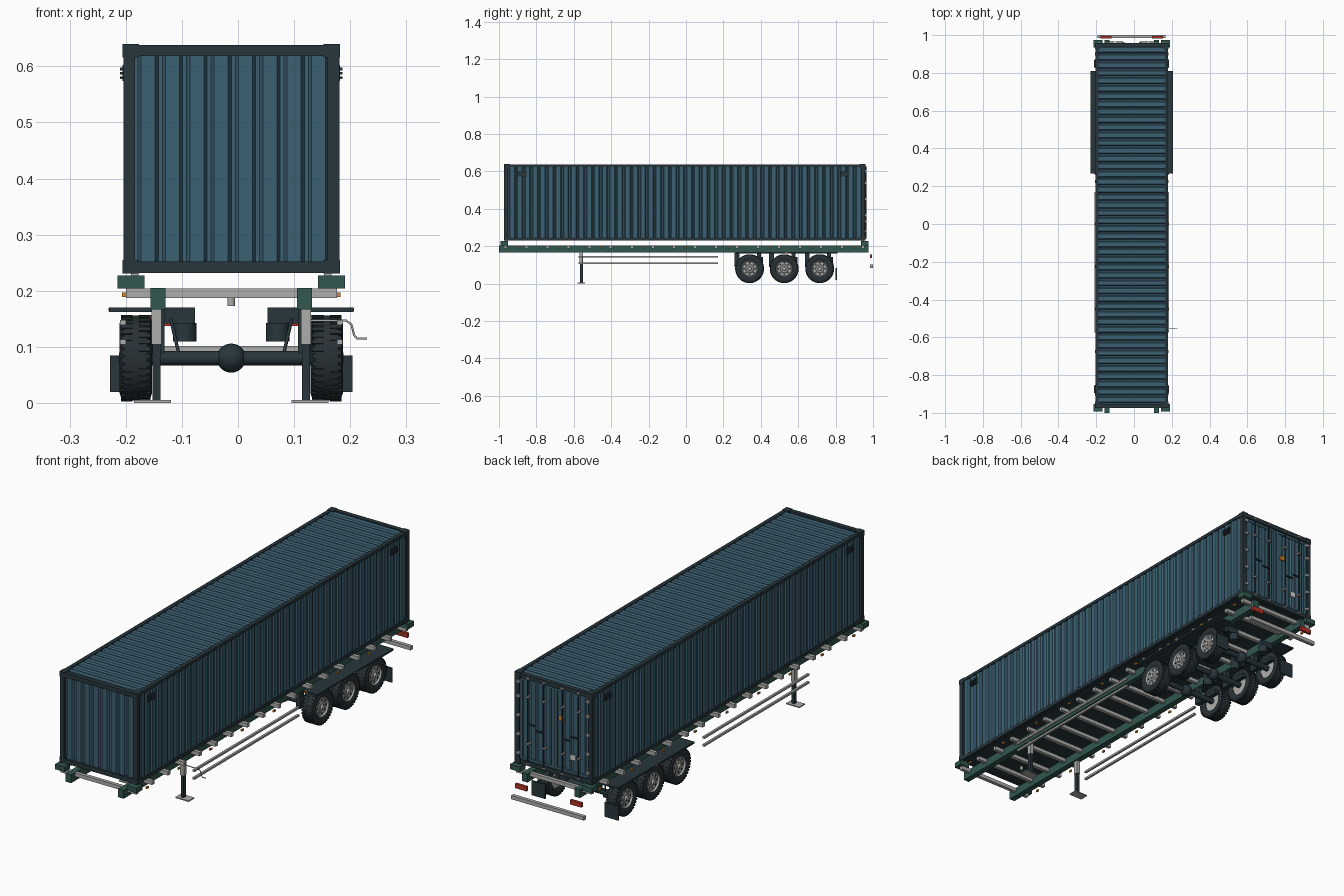
import bpy, bmesh, math
from mathutils import Vector, Matrix

if "Cube" in bpy.data.objects:
    bpy.data.objects.remove(bpy.data.objects["Cube"])

CX = -0.012  # centre line of the trailer (the crank sticks out on one side)


def mat(name, r, g, b):
    m = bpy.data.materials.new(name)
    m.diffuse_color = (r, g, b, 1)
    m.use_nodes = True
    m.node_tree.nodes["Principled BSDF"].inputs["Base Color"].default_value = m.diffuse_color
    return m


BLUE = mat("container blue", 0.045, 0.115, 0.165)
DARK = mat("dark frame", 0.021, 0.037, 0.045)
RUBBER = mat("rubber", 0.021, 0.030, 0.035)
GREEN = mat("chassis green", 0.032, 0.095, 0.080)
GREY = mat("light steel", 0.42, 0.42, 0.41)
RED = mat("lamp red", 0.45, 0.035, 0.02)
AMBER = mat("amber", 0.65, 0.24, 0.02)
WHITE = mat("plate white", 0.65, 0.65, 0.65)


def finish(name, bm, material, smooth=False):
    me = bpy.data.meshes.new(name)
    bm.to_mesh(me)
    bm.free()
    me.materials.append(material)
    ob = bpy.data.objects.new(name, me)
    bpy.context.collection.objects.link(ob)
    if smooth:
        bpy.ops.object.select_all(action='DESELECT')
        ob.select_set(True)
        bpy.context.view_layer.objects.active = ob
        bpy.ops.object.shade_smooth_by_angle(angle=math.radians(35))
    return ob


def add_box(bm, x0, x1, y0, y1, z0, z1, rot=None):
    m = Matrix.Translation(((x0 + x1) / 2, (y0 + y1) / 2, (z0 + z1) / 2))
    m = m @ Matrix.Diagonal((x1 - x0, y1 - y0, z1 - z0, 1))
    bmesh.ops.create_cube(bm, size=1, matrix=rot @ m if rot else m)


def boxes(name, material, specs, mirror=False):
    """Boxes with x measured from the trailer centre line."""
    bm = bmesh.new()
    for x0, x1, y0, y1, z0, z1 in specs:
        add_box(bm, CX + x0, CX + x1, y0, y1, z0, z1)
        if mirror:
            add_box(bm, CX - x1, CX - x0, y0, y1, z0, z1)
    return finish(name, bm, material)


def tube(name, material, pts, r, res=3):
    cu = bpy.data.curves.new(name, 'CURVE')
    cu.dimensions, cu.bevel_depth, cu.bevel_resolution, cu.use_fill_caps = '3D', r, res, True
    sp = cu.splines.new('POLY')
    sp.points.add(len(pts) - 1)
    for p, c in zip(sp.points, pts):
        p.co = (CX + c[0], c[1], c[2], 1)
    cu.materials.append(material)
    ob = bpy.data.objects.new(name, cu)
    bpy.context.collection.objects.link(ob)


def lathe(bm, profile, steps=40):
    """Spin an (x, radius) profile around the x axis."""
    vs = [bm.verts.new((x, 0, r)) for x, r in profile]
    es = [bm.edges.new(p) for p in zip(vs, vs[1:])]
    bmesh.ops.spin(bm, geom=vs + es, axis=(1, 0, 0), cent=(0, 0, 0),
                   angle=math.tau, steps=steps, use_merge=False)
    bmesh.ops.remove_doubles(bm, verts=bm.verts, dist=1e-5)
    bmesh.ops.recalc_face_normals(bm, faces=bm.faces)


def corrugated(name, start, u, v, out, n):
    """Pressed sheet: n trapezoid ribs along u, swept along v, raised along out."""
    start, u, v, out = (Vector(a) for a in (start, u, v, out))
    start.x += CX
    flip = u.cross(v).dot(out) < 0
    bm = bmesh.new()
    prev = None
    for i in range(n):
        for t, d in ((0, 0), (0.17, 0), (0.3, 1), (0.87, 1), (1, 0)):
            if t == 0 and i:
                continue
            p = start + u * ((i + t) / n) + out * d
            row = (bm.verts.new(p), bm.verts.new(p + v))
            if prev:
                q = [prev[0], row[0], row[1], prev[1]]
                bm.faces.new(q[::-1] if flip else q)
            prev = row
    return finish(name, bm, BLUE)


# ---- container: posts, rails, floor
W, Y0, Y1, Z0, Z1 = 0.1925, -0.972, 0.958, 0.232, 0.638
boxes("corner_posts", DARK, [(W - 0.021, W, Y0, Y0 + 0.02, Z0, Z1),
                             (W - 0.021, W, Y1 - 0.02, Y1, Z0, Z1)], True)
boxes("side_rails", DARK, [(W - 0.017, W, Y0, Y1, Z0, Z0 + 0.015),
                           (W - 0.017, W, Y0, Y1, Z1 - 0.014, Z1)], True)
boxes("end_rails", DARK, [(-W, W, y, y + 0.02, z, z + 0.02)
                          for y in (Y0, Y1 - 0.02) for z in (Z0, Z1 - 0.02)])
boxes("corner_castings", DARK, [(W - 0.028, W + 0.001, y, y + 0.032, z, z + 0.024)
                                for y in (Y0 - 0.001, Y1 - 0.031)
                                for z in (Z0 - 0.001, Z1 - 0.022)], True)
boxes("container_floor", DARK, [(-W + 0.01, W - 0.01, Y0 + 0.01, Y1 - 0.01, Z0 + 0.004, Z0 + 0.012)])

# ---- container: pressed panels
L = Y1 - Y0 - 0.036
for s, side in ((1, "right"), (-1, "left")):
    corrugated(side + "_wall", (s * (W - 0.009), Y0 + 0.018, Z0 + 0.012), (0, L, 0),
               (0, 0, Z1 - Z0 - 0.024), (s * 0.006, 0, 0), 46)
corrugated("roof", (-W + 0.014, Y0 + 0.018, Z1 - 0.009), (0, L, 0),
           (2 * W - 0.028, 0, 0), (0, 0, 0.006), 46)
corrugated("front_wall", (-W + 0.019, Y0 + 0.015, Z0 + 0.018), (2 * W - 0.038, 0, 0),
           (0, 0, Z1 - Z0 - 0.036), (0, -0.009, 0), 8)

# louvred vents near the top corners
vents = []
for y in (-0.9, 0.825):
    vents.append((W - 0.004, W + 0.001, y, y + 0.048, 0.574, 0.602))
    vents += [(W, W + 0.006, y + 0.004, y + 0.044, z, z + 0.005) for z in (0.577, 0.585, 0.593)]
boxes("vents", DARK, vents, True)

# ---- rear doors with lock rods, hinges and plates
DZ0, DZ1, DY = Z0 + 0.019, Z1 - 0.019, Y1 - 0.012
for s, side in ((1, "right"), (-1, "left")):
    x0 = 0.012 if s > 0 else -0.160
    corrugated(side + "_door", (x0, DY - 0.004, DZ0 + 0.008), (0.148, 0, 0),
               (0, 0, DZ1 - DZ0 - 0.016), (0, 0.006, 0), 4)
boxes("door_frames", BLUE, [(0.003, 0.014, DY - 0.006, DY + 0.005, DZ0, DZ1),
                            (0.158, 0.172, DY - 0.006, DY + 0.005, DZ0, DZ1),
                            (0.003, 0.172, DY - 0.006, DY + 0.005, DZ0, DZ0 + 0.012),
                            (0.003, 0.172, DY - 0.006, DY + 0.005, DZ1 - 0.012, DZ1)], True)
boxes("door_gasket", DARK, [(-0.004, 0.004, DY - 0.006, DY + 0.002, DZ0, DZ1)])
fittings = []
for x in (-0.125, -0.045, 0.045, 0.125):
    tube("lock_rod", DARK, [(x, Y1 + 0.003, Z0 + 0.01), (x, Y1 + 0.003, Z1 - 0.01)], 0.003)
    fittings += [(x - 0.007, x + 0.007, Y1 - 0.01, Y1 + 0.006, z, z + 0.007)
                 for z in (Z0 + 0.008, 0.33, 0.54, Z1 - 0.015)]
boxes("rod_brackets", GREY, fittings)
boxes("door_handles", DARK, [(0.045, 0.085, Y1 + 0.002, Y1 + 0.008, 0.40, 0.406),
                             (0.09, 0.125, Y1 + 0.002, Y1 + 0.008, 0.42, 0.426)], True)
boxes("hinges", GREY, [(0.166, 0.182, Y1 - 0.006, Y1 + 0.006, z, z + 0.012)
                       for z in (0.275, 0.36, 0.445, 0.53, 0.595)], True)
boxes("warning_plate", AMBER, [(-0.052, -0.024, Y1 - 0.006, Y1 - 0.002, 0.478, 0.5)])
boxes("data_plate", WHITE, [(-0.108, -0.08, Y1 - 0.006, Y1 - 0.002, 0.315, 0.34)])

# ---- chassis
boxes("main_rails", GREEN, [(0.117, 0.144, -1.0, 0.975, 0.167, 0.205)], True)
boxes("cross_members", GREY, [(-0.188, 0.188, y - 0.008, y + 0.008, 0.187, 0.204)
                              for y in [-0.965 + i * 0.1125 for i in range(18)]])
boxes("bolsters", GREEN, [(0.155, 0.203, -0.992, -0.952, 0.204, 0.227),
                          (0.155, 0.203, 0.935, 0.975, 0.204, 0.227)], True)
boxes("twist_locks", GREY, [(0.165, 0.179, y - 0.007, y + 0.007, 0.226, 0.24)
                            for y in (-0.962, 0.945)], True)
boxes("side_lamps", AMBER, [(0.188, 0.195, y - 0.007, y + 0.007, 0.189, 0.197)
                            for y in [-0.9 + i * 0.225 for i in range(9)]], True)
tube("king_pin", GREY, [(0, -0.78, 0.19), (0, -0.78, 0.173)], 0.007)

# ---- landing legs with crank
boxes("leg_tops", GREY, [(0.124, 0.142, -0.57, -0.55, 0.105, 0.17)], True)
boxes("leg_shafts", DARK, [(0.126, 0.140, -0.568, -0.552, 0.004, 0.106)], True)
boxes("leg_feet", GREY, [(0.107, 0.173, -0.58, -0.54, 0.0, 0.005)], True)
tube("crank", GREY, [(0.135, -0.555, 0.147), (0.205, -0.555, 0.147), (0.214, -0.555, 0.14),
                     (0.219, -0.555, 0.121), (0.224, -0.555, 0.115), (0.2415, -0.555, 0.115)], 0.002)

# ---- side guard rails
boxes("side_guards", GREY, [(0.188, 0.198, -0.575, 0.17, z, z + 0.009)
                            for z in (0.104, 0.139)], True)

# ---- running gear
tyre = [(-0.022, 0.043), (-0.027, 0.052), (-0.029, 0.062), (-0.026, 0.071), (-0.02, 0.0755),
        (0.02, 0.0755), (0.026, 0.071), (0.029, 0.062), (0.027, 0.052), (0.022, 0.043)]
rim = [(-0.02, 0), (-0.02, 0.043), (0.023, 0.044), (0.025, 0.041), (0.019, 0.037), (0.019, 0.024),
       (0.022, 0.02), (0.022, 0.012), (0.03, 0.010), (0.031, 0)]
AXLES = (0.34, 0.525, 0.715)
for y in AXLES:
    for s in (-1, 1):
        place = Matrix.Translation((CX + s * 0.17, y, 0.08)) @ Matrix.Diagonal((s, 1, 1, 1))

        def wheel_part(name, bm, m, smooth):
            bm.transform(place)
            bmesh.ops.recalc_face_normals(bm, faces=bm.faces)
            finish(name, bm, m, smooth)

        bm = bmesh.new()
        lathe(bm, tyre)
        wheel_part("tyre", bm, RUBBER, True)
        bm = bmesh.new()
        for i in range(36):  # tread blocks on both shoulders
            for side in (-1, 1):
                turn = Matrix.Rotation(math.tau * (i + 0.25 * side) / 36, 4, 'X')
                a, b = sorted((side * 0.006, side * 0.0265))
                add_box(bm, a, b, -0.0042, 0.0042, 0.071, 0.077, turn)
        wheel_part("tread", bm, RUBBER, False)
        bm = bmesh.new()
        lathe(bm, rim, 32)
        wheel_part("rim", bm, GREY, True)
        bm = bmesh.new()
        for i in range(8):  # hand holes in the rim
            turn = Matrix.Rotation(math.tau * i / 8, 4, 'X')
            m = turn @ Matrix.Translation((0.019, 0, 0.0305)) @ Matrix.Rotation(math.pi / 2, 4, 'Y')
            bmesh.ops.create_cone(bm, cap_ends=True, segments=10, radius1=0.0048,
                                  radius2=0.0048, depth=0.002, matrix=m)
        wheel_part("rim_holes", bm, DARK, False)
        # suspension on each side
        tube("air_bag", DARK, [(s * 0.083, y + 0.05, 0.11), (s * 0.083, y + 0.05, 0.143)], 0.021, 5)
        tube("damper", DARK, [(s * 0.108, y + 0.03, 0.15), (s * 0.094, y + 0.01, 0.09)], 0.003)
    tube("axle", DARK, [(-0.15, y, 0.08), (0.15, y, 0.08)], 0.013, 4)
    bm = bmesh.new()
    bmesh.ops.create_uvsphere(bm, u_segments=20, v_segments=12, radius=0.026,
                              matrix=Matrix.Translation((CX, y, 0.08)))
    finish("axle_housing", bm, DARK, True)
boxes("suspension_arms", DARK, [(0.119, 0.139, y - 0.07, y + 0.06, 0.088, 0.104) for y in AXLES]
      + [(0.119, 0.141, y - 0.08, y - 0.055, 0.088, 0.168) for y in AXLES], True)
boxes("bag_mounts", DARK, [(0.065, 0.13, y + 0.04, y + 0.06, 0.142, 0.17) for y in AXLES], True)

# ---- mudguards, flaps, rear lamps and bumper
boxes("mudguards", DARK, [(0.138, 0.218, 0.268, 0.81, 0.162, 0.170)], True)
boxes("guard_lamps", AMBER, [(0.217, 0.2185, 0.53, 0.545, 0.164, 0.169)], True)
boxes("mud_flaps", DARK, [(0.148, 0.216, 0.8, 0.806, 0.02, 0.085)], True)
boxes("rear_lamps", RED, [(0.108, 0.165, 0.983, 0.995, 0.137, 0.157)], True)
boxes("bumper", GREY, [(-0.18, 0.18, 0.984, 1.0, 0.085, 0.102)])
